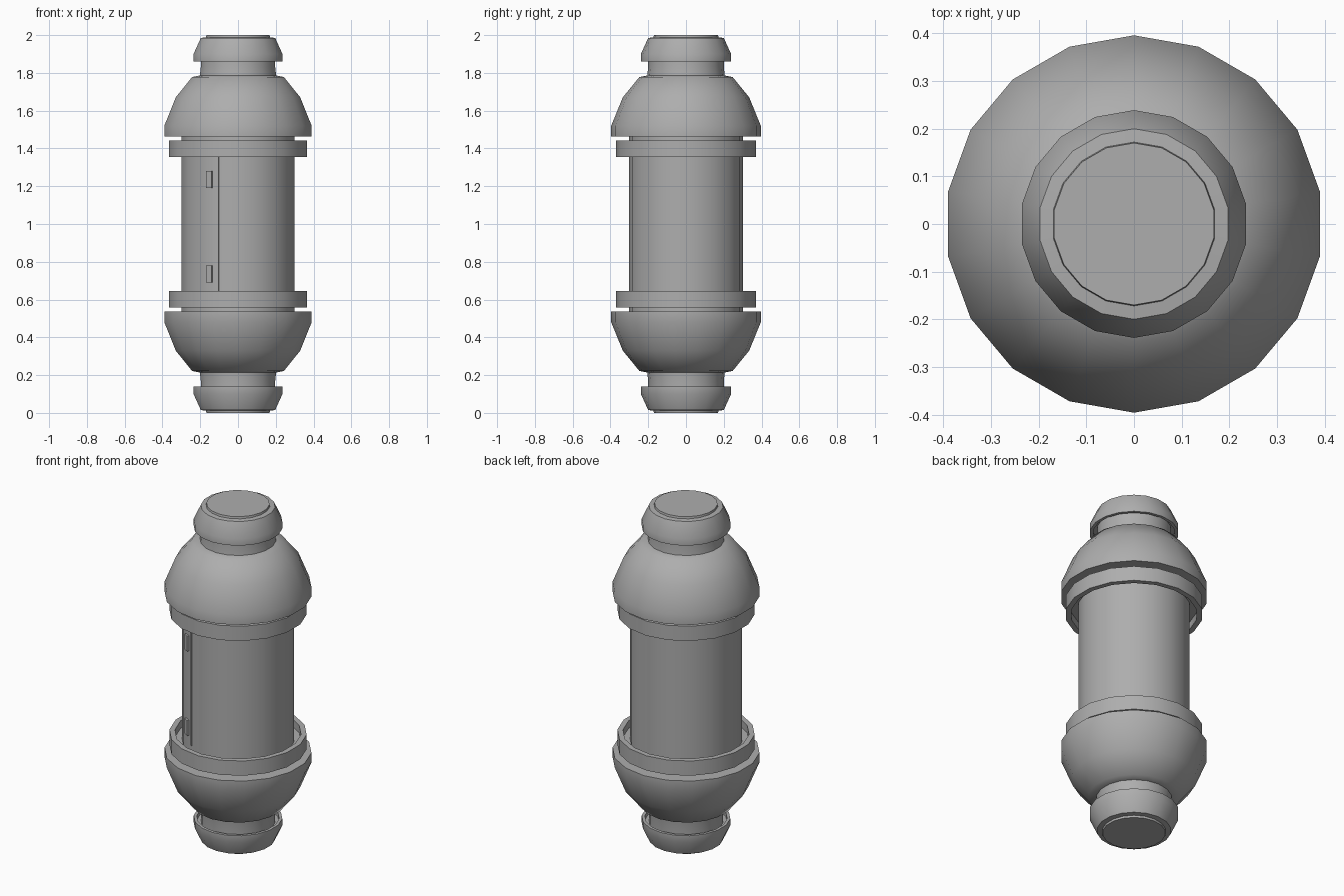
import bpy, bmesh, math
from mathutils import Matrix

if "Cube" in bpy.data.objects:
    bpy.data.objects.remove(bpy.data.objects["Cube"])

SIDES = 18
MID = 1.0  # the shape mirrors about this height

# darker grey for all parts
grey = bpy.data.materials.new("dark_grey")
grey.diffuse_color = (0.42, 0.42, 0.42, 1.0)
grey.use_nodes = True
grey.node_tree.nodes["Principled BSDF"].inputs["Base Color"].default_value = grey.diffuse_color


def finish(name, bm, z=0.0, mirror=False, smooth=32):
    mesh = bpy.data.meshes.new(name)
    bm.to_mesh(mesh)
    bm.free()
    mesh.materials.append(grey)
    ob = bpy.data.objects.new(name, mesh)
    ob.location.z = z
    bpy.context.collection.objects.link(ob)
    bpy.ops.object.select_all(action='DESELECT')
    ob.select_set(True)
    bpy.context.view_layer.objects.active = ob
    bpy.ops.object.shade_smooth_by_angle(angle=math.radians(smooth))
    if mirror:
        mod = ob.modifiers.new("mirror", 'MIRROR')
        mod.use_axis = (False, False, True)
        mod.use_mirror_merge = False
    return ob


def lathe(name, profile, mirror=True, capped=False, smooth=32):
    """Turn an open (radius, height) profile, listed from below outward and up."""
    bm = bmesh.new()
    rings = []
    for r, z in profile:
        ring = []
        for k in range(SIDES):
            a = math.pi / 2 + 2 * math.pi * k / SIDES
            ring.append(bm.verts.new((r * math.cos(a), r * math.sin(a), z - MID)))
        rings.append(ring)
    for lo, hi in zip(rings, rings[1:]):
        for k in range(SIDES):
            n = (k + 1) % SIDES
            bm.faces.new((lo[k], lo[n], hi[n], hi[k]))
    if capped:
        bm.faces.new(rings[-1])
    return finish(name, bm, MID, mirror, smooth)


# central tube
lathe("body_tube", [(0.303, 0.535), (0.303, 1.465)], mirror=False)

# collars with a recess around the tube
lathe("collars", [(0.303, 1.40), (0.34, 1.40), (0.34, 1.356), (0.37, 1.356),
                  (0.37, 1.443), (0.303, 1.443)])

# domed shoulders
lathe("domes", [(0.30, 1.463), (0.396, 1.463), (0.396, 1.52), (0.335, 1.67),
                (0.247, 1.778), (0.2, 1.787)], smooth=50)

# necks
lathe("necks", [(0.206, 1.78), (0.2, 1.83), (0.2, 1.89)])

# end caps with a hollow rim and raised end disc
lathe("end_caps", [(0.2, 1.885), (0.222, 1.885), (0.222, 1.86), (0.239, 1.86),
                   (0.239, 1.90), (0.2, 1.985), (0.172, 1.988), (0.17, 2.0)],
      capped=True, smooth=50)


def face_box(name, angle, radius, size, z):
    """Box on the tube wall, turned by angle (degrees) to the left of the front."""
    bm = bmesh.new()
    bmesh.ops.create_cube(bm, size=1.0, matrix=Matrix.Diagonal((*size, 1)))
    rot = Matrix.Rotation(math.radians(-angle), 4, 'Z')
    bm.transform(rot @ Matrix.Translation((0, -radius, 0)))
    return finish(name, bm, z)


# hinges and seam of the hatch
for label, z in (("upper", 1.235), ("lower", 0.735)):
    face_box(label + "_hinge", 30, 0.30, (0.034, 0.02, 0.09), z)
face_box("hatch_seam", 20, 0.302, (0.006, 0.012, 0.71), 1.0)
